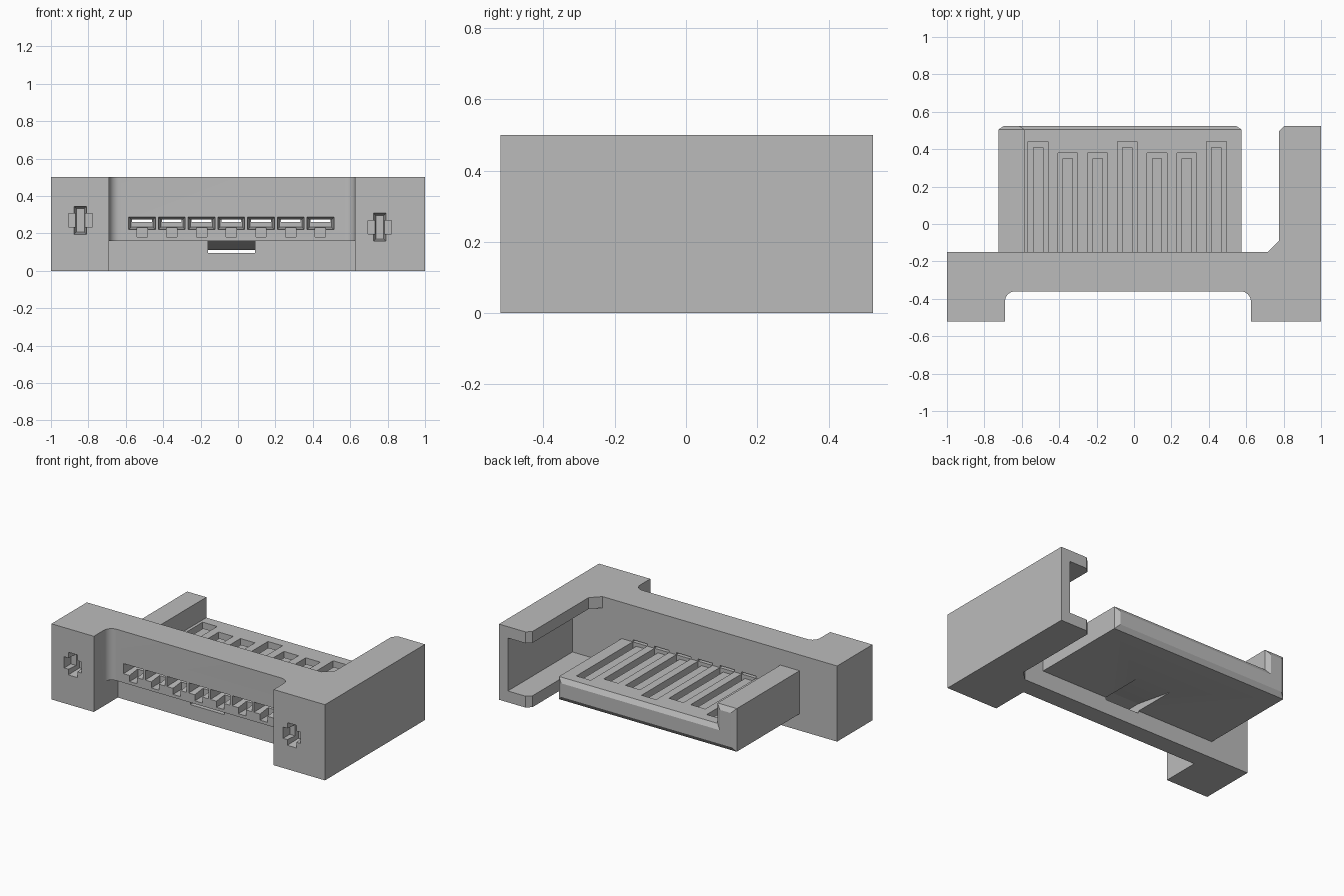
import bpy, math

if "Cube" in bpy.data.objects:
    bpy.data.objects.remove(bpy.data.objects["Cube"], do_unlink=True)

grey = bpy.data.materials.new("light_grey_plastic")
grey.use_nodes = True
colour = (0.5, 0.5, 0.5, 1)
grey.diffuse_color = colour
grey.node_tree.nodes["Principled BSDF"].inputs["Base Color"].default_value = colour


def loft(name, loops):
    """Closed solid through loops that have equal point counts."""
    n = len(loops[0])
    verts = [p for loop in loops for p in loop]
    faces = [list(range(n))[::-1], [len(verts) - n + i for i in range(n)]]
    for k in range(len(loops) - 1):
        for i in range(n):
            j = (i + 1) % n
            faces.append([k * n + i, k * n + j, k * n + n + j, k * n + n + i])
    mesh = bpy.data.meshes.new(name)
    mesh.from_pydata(verts, [], faces)
    mesh.materials.append(grey)
    obj = bpy.data.objects.new(name, mesh)
    bpy.context.collection.objects.link(obj)
    # make normals point outward
    bpy.context.view_layer.objects.active = obj
    obj.select_set(True)
    bpy.ops.object.mode_set(mode='EDIT')
    bpy.ops.mesh.select_all(action='SELECT')
    bpy.ops.mesh.normals_make_consistent(inside=False)
    bpy.ops.object.mode_set(mode='OBJECT')
    obj.select_set(False)
    return obj


def rect(x0, x1, z0, z1, y, inset=0):
    x0, x1, z0, z1 = x0 + inset, x1 - inset, z0 + inset, z1 - inset
    return [(x0, y, z0), (x1, y, z0), (x1, y, z1), (x0, y, z1)]


def box(name, x0, x1, y0, y1, z0, z1, inset=0):
    return loft(name, [rect(x0, x1, z0, z1, y0), rect(x0, x1, z0, z1, y1, inset)])


def cut(target, cutter):
    mod = target.modifiers.new("cut", 'BOOLEAN')
    mod.operation = 'DIFFERENCE'
    mod.solver = 'EXACT'
    mod.object = cutter
    bpy.context.view_layer.objects.active = target
    bpy.ops.object.modifier_apply(modifier=mod.name)
    bpy.data.objects.remove(cutter, do_unlink=True)


def arc(cx, cy, r, a0, a1, steps=8):
    angles = [math.radians(a0 + (a1 - a0) * i / steps) for i in range(steps + 1)]
    return [(cx + r * math.cos(a), cy + r * math.sin(a)) for a in angles]


# housing: cross bar, two front ears and the side guide arm
R = 0.055
FRONT, FACE, BACK, END = -0.52, -0.36, -0.15, 0.525
plan = [(-1, FRONT), (-0.69, FRONT)]
plan += arc(-0.69 + R, FACE - R, R, 180, 90)
plan += arc(0.625 - R, FACE - R, R, 90, 0)
plan += [(0.625, FRONT), (1, FRONT), (1, END), (0.805, END), (0.775, 0.495),
         (0.775, -0.09), (0.715, BACK), (-1, BACK)]
housing = loft("housing", [[(x, y, z) for x, y in plan] for z in (0, 0.5)])

# recess under the front face, guide channel and latch window
cut(housing, box("cutter", -0.69, 0.625, -0.7, -0.27, -0.1, 0.16))
cut(housing, box("cutter", 0.6, 0.935, BACK, 0.7, 0.075, 0.425))
cut(housing, box("cutter", -0.16, 0.09, -0.5, 0, 0.095, 0.1595))

# cross shaped sockets in the ears
for cx, cz in ((-0.843, 0.27), (0.758, 0.233)):
    cut(housing, box("cutter", cx - 0.033, cx + 0.033, FRONT - 0.001, -0.42,
                     cz - 0.075, cz + 0.075, 0.012))
    cut(housing, box("cutter", cx - 0.064, cx + 0.064, FRONT - 0.001, -0.45,
                     cz - 0.037, cz + 0.037))

# tongue with its tall key on the right, bevelled at the free end
L, K, T = 0.575, -0.585, 0.26
B, TOP, RX = 0.11, 0.395, -0.725
c = 0.03
outer = [(RX, B), (L, B), (L, T), (K, T), (K, TOP), (RX, TOP)]
inner = [(RX + c, B + c), (L - c, B + c), (L - c, T - c),
         (K - c, T - c), (K - c, TOP - c), (RX + c, TOP - c)]
tongue = loft("tongue", [[(x, BACK - 0.002, z) for x, z in outer],
                         [(x, 0.505, z) for x, z in outer],
                         [(x, END, z) for x, z in inner]])

# sloping latch groove under the tongue
cut(tongue, loft("cutter", [[(x, -0.2, 0.08), (x, -0.2, 0.168), (x, 0.14, B),
                             (x, 0.14, 0.08)] for x in (-0.16, 0.09)]))

# contact slots, grooves and blades
ends = [0.44, 0.38, 0.38, 0.44, 0.38, 0.38, 0.44]
for i, end in enumerate(ends):
    x = -0.513 + i * 0.159
    cut(housing, box("cutter", x - 0.072, x + 0.072, FACE - 0.001, -0.25,
                     0.22, 0.287, 0.013))
    cut(housing, box("cutter", x - 0.028, x + 0.028, FACE - 0.001, -0.27,
                     0.18, 0.23))
    cut(housing, box("cutter", x - 0.053, x + 0.053, -0.3, 0, T, 0.274))
    cut(tongue, box("cutter", x - 0.053, x + 0.053, BACK, end, 0.205, 0.4))
    box(f"contact_{i + 1}", x - 0.028, x + 0.028, -0.2, end - 0.03, 0.19, 0.237)

# smooth the fillets, keep every corner crisp
for obj in (housing, tongue):
    bpy.ops.object.select_all(action='DESELECT')
    obj.select_set(True)
    bpy.context.view_layer.objects.active = obj
    bpy.ops.object.shade_smooth_by_angle(angle=math.radians(20))
